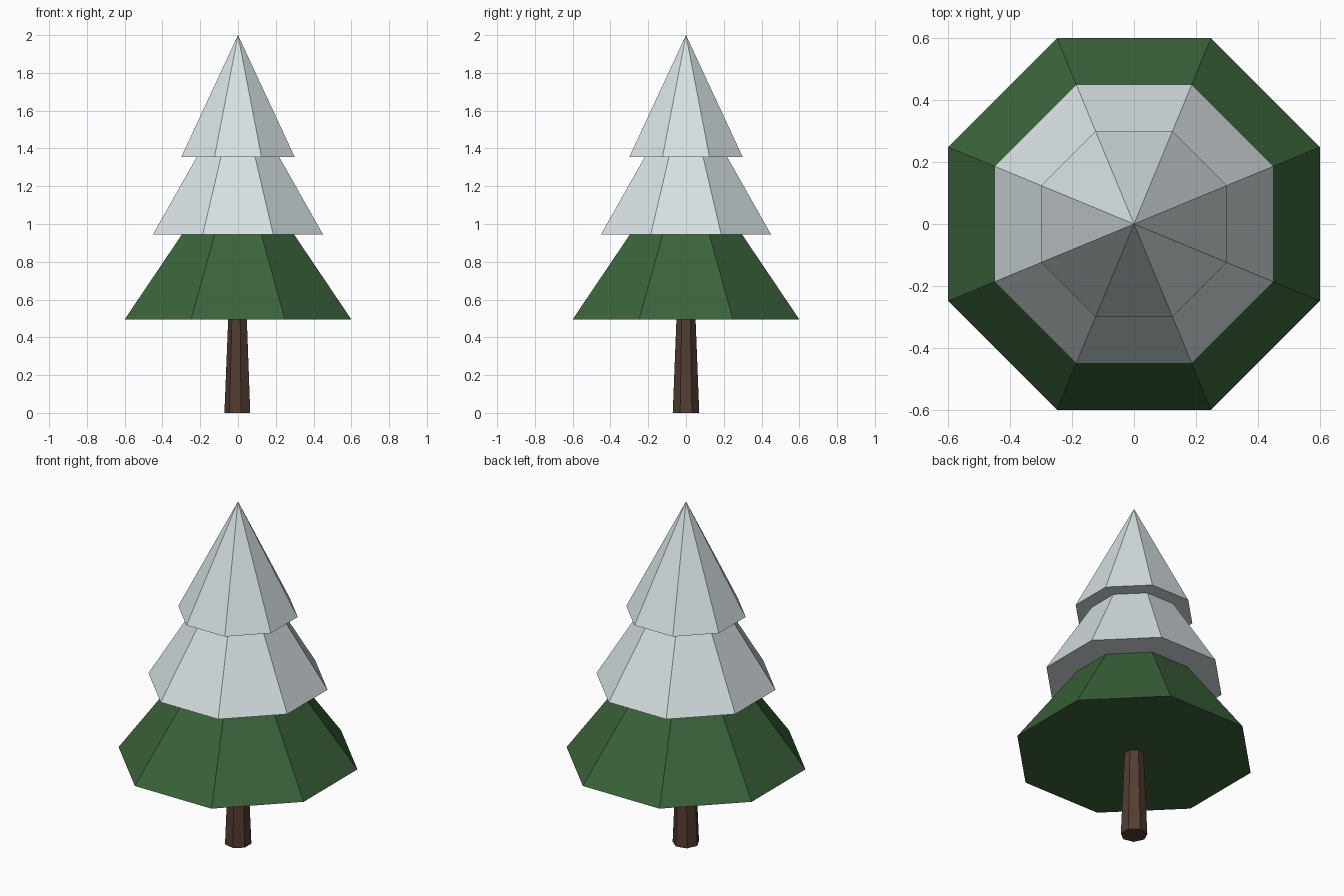
import bpy, bmesh, math

cube = bpy.data.objects.get("Cube")
if cube:
    bpy.data.objects.remove(cube, do_unlink=True)


def material(name, rgb):
    mat = bpy.data.materials.new(name)
    mat.use_nodes = True
    colour = (*rgb, 1.0)
    mat.diffuse_color = colour
    mat.node_tree.nodes["Principled BSDF"].inputs["Base Color"].default_value = colour
    return mat


def tapered(name, sides, turn, z0, z1, r0, r1, mat):
    """Flat-shaded prism from corner radius r0 at z0 to r1 at z1; r1 = 0 gives a point."""
    bm = bmesh.new()

    def ring(r, z):
        angles = [turn + math.tau * i / sides for i in range(sides)]
        return [bm.verts.new((r * math.cos(a), r * math.sin(a), z)) for a in angles]

    low = ring(r0, z0)
    bm.faces.new(low[::-1])
    if r1 > 0:
        high = ring(r1, z1)
        bm.faces.new(high)
    else:
        high = [bm.verts.new((0, 0, z1))] * sides
    for i in range(sides):
        j = (i + 1) % sides
        corners = [low[i], low[j], high[j]]
        if r1 > 0:
            corners.append(high[i])
        bm.faces.new(corners)
    mesh = bpy.data.meshes.new(name)
    bm.to_mesh(mesh)
    bm.free()
    mesh.materials.append(mat)
    obj = bpy.data.objects.new(name, mesh)
    bpy.context.collection.objects.link(obj)
    return obj


bark = material("bark brown", (0.085, 0.047, 0.032))
needles = material("needle green", (0.042, 0.125, 0.042))
snow = material("snow white", (0.68, 0.75, 0.76))

# Seven-sided trunk with a corner towards -x
tapered("trunk", 7, math.pi, 0, 0.52, 0.072, 0.051, bark)

# Octagonal foliage tiers with flats facing the axes: name, base z, tip z, half width
half_step = math.pi / 8
for name, z0, z1, half, mat in (
    ("lower_branches", 0.495, 1.385, 0.60, needles),
    ("middle_snowy_branches", 0.945, 1.74, 0.45, snow),
    ("top_snowy_branches", 1.355, 2.0, 0.30, snow),
):
    tapered(name, 8, half_step, z0, z1, half / math.cos(half_step), 0, mat)
